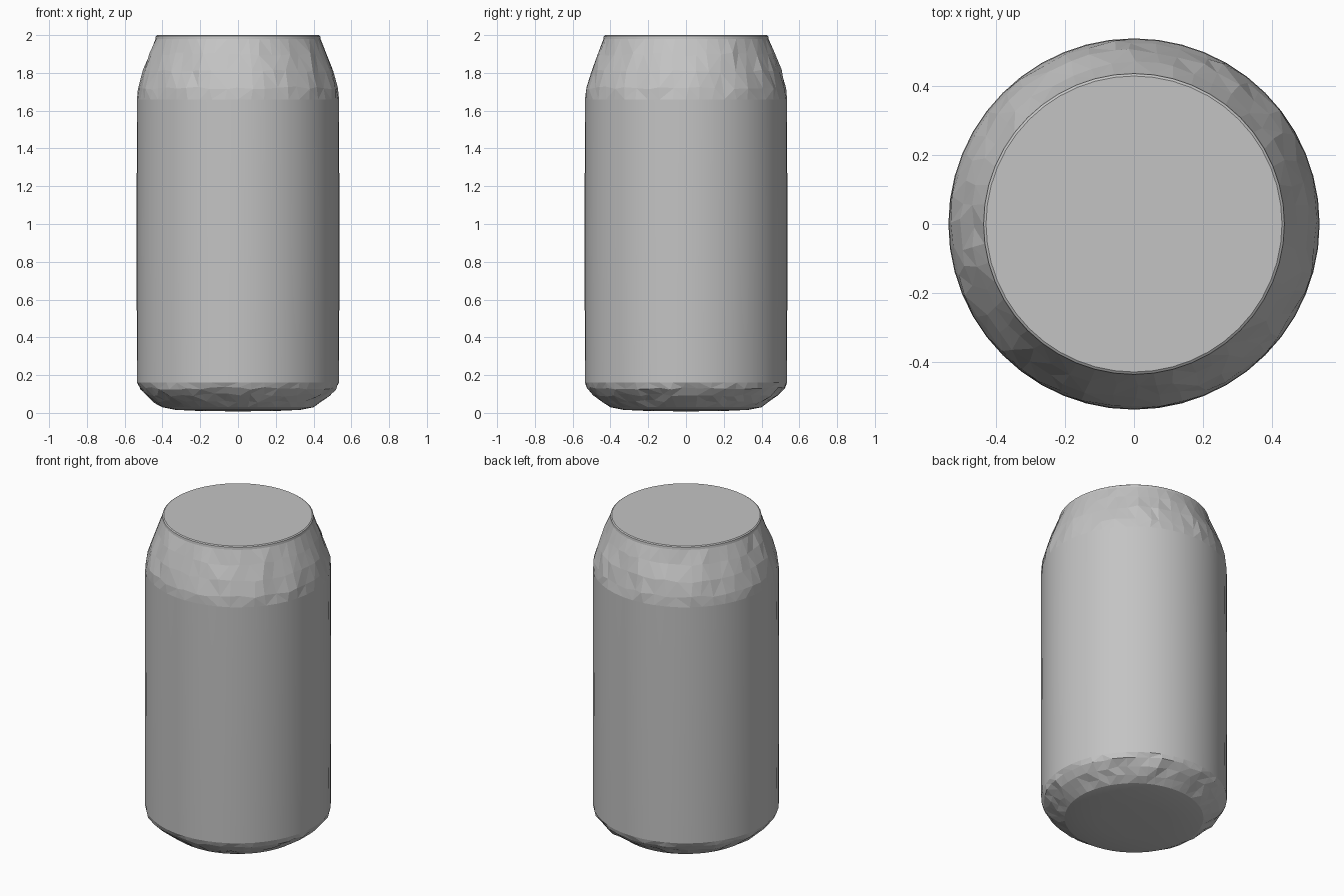
import bpy, bmesh, math, random

random.seed(4)
if "Cube" in bpy.data.objects:
    bpy.data.objects.remove(bpy.data.objects["Cube"], do_unlink=True)

SEG = 48

metal = bpy.data.materials.new("light_grey_metal")
metal.use_nodes = True
grey = (0.55, 0.55, 0.55, 1)
metal.diffuse_color = grey
metal.node_tree.nodes["Principled BSDF"].inputs["Base Color"].default_value = grey


def lathe(name, profile, rough=0.0, smooth=True):
    """Spin (radius, z) points; inner rings get dents up to rough deep."""
    bm = bmesh.new()
    rings = []
    for k, (r, z) in enumerate(profile):
        if r == 0:
            rings.append([bm.verts.new((0, 0, z))])
            continue
        dent = rough if 0 < k < len(profile) - 1 else 0
        ring = []
        for i in range(SEG):
            a = math.tau * (i + random.uniform(-30, 30) * dent) / SEG
            rr = r + random.uniform(-1, 0.6) * dent
            zz = z + random.uniform(-1, 1) * dent
            ring.append(bm.verts.new((rr * math.cos(a), rr * math.sin(a), zz)))
        rings.append(ring)
    for low, high in zip(rings, rings[1:]):
        for i in range(SEG):
            j = (i + 1) % SEG
            if len(low) == 1:
                bm.faces.new((low[0], high[j], high[i]))
            elif len(high) == 1:
                bm.faces.new((low[i], low[j], high[0]))
            else:
                bm.faces.new((low[i], low[j], high[j], high[i]))
    if rough:
        bmesh.ops.triangulate(bm, faces=bm.faces)
    mesh = bpy.data.meshes.new(name)
    bm.to_mesh(mesh)
    bm.free()
    mesh.materials.append(metal)
    obj = bpy.data.objects.new(name, mesh)
    bpy.context.collection.objects.link(obj)
    if smooth:
        bpy.ops.object.select_all(action="DESELECT")
        obj.select_set(True)
        bpy.context.view_layer.objects.active = obj
        bpy.ops.object.shade_smooth_by_angle(angle=math.radians(30))
    return obj


# Slightly bulged underside
lathe("underside", [(0, 0.008), (0.2, 0.01), (0.33, 0.016), (0.4, 0.03)])

# Crumpled slope from the underside to the wall
lathe("base_slope", [(0.4, 0.03), (0.445, 0.06), (0.49, 0.095),
                     (0.525, 0.13), (0.535, 0.16)], 0.008, False)

# Straight wall
lathe("can_wall", [(0.535, 0.16), (0.537, 0.9), (0.535, 1.66)])

# Crumpled shoulder narrowing to the rim
lathe("shoulder", [(0.535, 1.66), (0.53, 1.72), (0.505, 1.81),
                   (0.47, 1.9), (0.437, 1.98)], 0.008, False)

# Rim and flat lid
lathe("lid", [(0.437, 1.98), (0.435, 1.995), (0.428, 2.0), (0, 2.0)])
